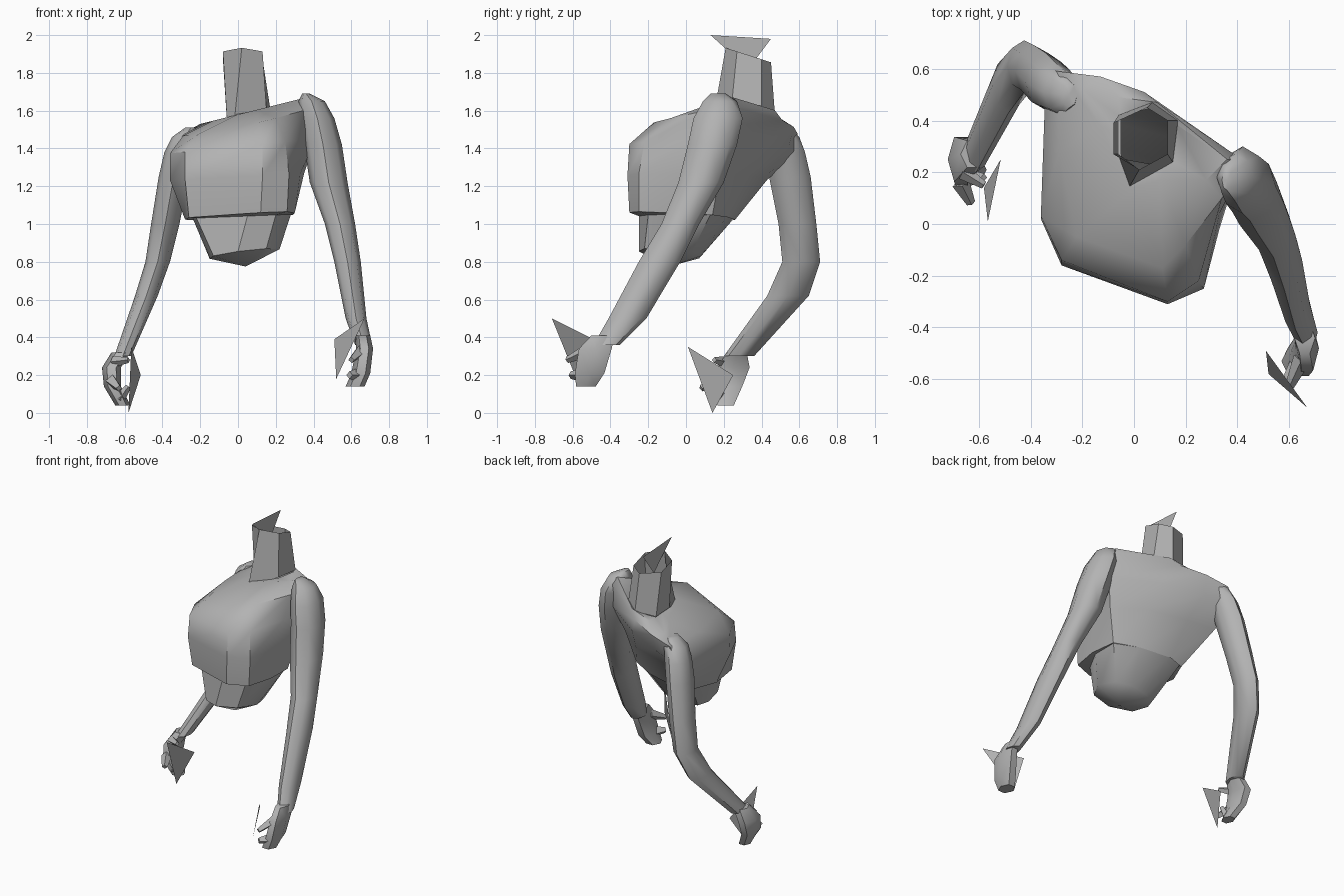
import bpy, bmesh, math
from mathutils import Vector

cube = bpy.data.objects.get("Cube")
if cube:
    bpy.data.objects.remove(cube, do_unlink=True)

material = bpy.data.materials.new("plain_grey")
material.use_nodes = True
grey = (.45, .45, .45, 1)
material.diffuse_color = grey
material.node_tree.nodes["Principled BSDF"].inputs["Base Color"].default_value = grey


def finish(name, bm, smooth_angle=35):
    """Turn a bmesh into a named grey object."""
    bmesh.ops.recalc_face_normals(bm, faces=bm.faces)
    mesh = bpy.data.meshes.new(name)
    bm.to_mesh(mesh)
    bm.free()
    mesh.materials.append(material)
    obj = bpy.data.objects.new(name, mesh)
    bpy.context.collection.objects.link(obj)
    bpy.ops.object.select_all(action="DESELECT")
    obj.select_set(True)
    bpy.context.view_layer.objects.active = obj
    bpy.ops.object.shade_smooth_by_angle(angle=math.radians(smooth_angle))
    return obj


def loft(name, rings, start=None, end=None, smooth_angle=35):
    """Skin a list of equal rings; start and end are optional cap points."""
    bm = bmesh.new()
    loops = [[bm.verts.new(p) for p in ring] for ring in rings]
    count = len(loops[0])
    for low, high in zip(loops, loops[1:]):
        for i in range(count):
            j = (i + 1) % count
            bm.faces.new((low[i], low[j], high[j], high[i]))
    for loop, tip in ((loops[0], start), (loops[-1], end)):
        if tip is not None:
            point = bm.verts.new(tip)
            for i in range(count):
                bm.faces.new((loop[i], loop[(i + 1) % count], point))
    return finish(name, bm, smooth_angle)


def slice_ring(height, tilt_x, tilt_y, outline):
    """Lay a plan outline on a tilted plane."""
    return [Vector((x, y, height + tilt_x * x + tilt_y * y)) for x, y in outline]


def limb(name, stations, sides=8):
    """Low-poly limb from level slices: centre x, y, z and two radii."""
    rings = []
    for x, y, z, rx, ry in stations:
        rings.append([Vector((x + rx * math.cos(2 * math.pi * i / sides),
                              y + ry * math.sin(2 * math.pi * i / sides), z))
                      for i in range(sides)])
    return loft(name, rings, stations[0][:3], stations[-1][:3], 50)


def finger(name, base, tip, radius):
    """Blunt four-sided finger between two points."""
    base, tip = Vector(base), Vector(tip)
    turn = (tip - base).to_track_quat("Z", "Y")
    rings = []
    for centre, size in ((base, radius), (tip, radius * .5)):
        rings.append([centre + turn @ Vector((size * math.cos(i * math.pi / 2),
                                              size * math.sin(i * math.pi / 2), 0))
                      for i in range(4)])
    return loft(name, rings, base, tip)


def plate(name, corners):
    """Single flat triangle."""
    bm = bmesh.new()
    bm.faces.new([bm.verts.new(c) for c in corners])
    return finish(name, bm)


# Torso: outlines run front, left, back, right
abdomen_low = slice_ring(.83, .12, -.1, [
    (0, -.25), (.15, -.22), (.22, -.1), (.18, .03), (.08, .08),
    (-.04, .07), (-.12, .04), (-.15, -.04), (-.13, -.17)])
abdomen_high = slice_ring(1.04, .04, 0, [
    (.05, -.25), (.2, -.2), (.28, -.05), (.28, .13), (.13, .22),
    (-.09, .26), (-.2, .22), (-.24, .07), (-.22, -.1)])
# The hem steps out at the front and sides and is flush across the back
hem = slice_ring(1.04, .05, -.05, [
    (.12, -.3), (.26, -.25), (.3, -.06), (.29, .14), (.13, .22),
    (-.09, .26), (-.21, .22), (-.28, .06), (-.26, -.14)])
ribs = slice_ring(1.25, .05, 0, [
    (.13, -.31), (.27, -.25), (.33, -.02), (.35, .18), (.16, .33),
    (-.11, .4), (-.31, .43), (-.36, .02), (-.28, -.16)])
bust = slice_ring(1.41, .1, 0, [
    (.13, -.3), (.25, -.22), (.33, .04), (.41, .24), (.12, .43),
    (-.14, .54), (-.34, .6), (-.36, .03), (-.28, -.14)])
shoulders = slice_ring(1.52, .22, .04, [
    (.11, -.17), (.2, -.08), (.34, .1), (.43, .24), (.04, .51),
    (-.13, .57), (-.29, .59), (-.29, .28), (-.22, -.05)])
collar = slice_ring(1.58, .25, 0, [
    (0, .14), (.1, .17), (.28, .17), (.36, .25), (.09, .47),
    (-.06, .49), (-.2, .52), (-.13, .38), (-.08, .26)])
neck_hole = slice_ring(1.59, .2, -.05, [
    (-.01, .15), (.08, .2), (.14, .25), (.16, .39), (.07, .45),
    (0, .43), (-.05, .41), (-.05, .34), (-.05, .27)])
loft("torso", [abdomen_low, abdomen_high, hem, ribs, bust, shoulders, collar,
               neck_hole], start=(.04, -.09, .775), smooth_angle=42)

# Open six-sided neck with an upright plate in its mouth
neck_base = slice_ring(1.6, .2, -.05, [
    (-.02, .14), (.15, .24), (.17, .4), (.07, .47), (-.06, .42), (-.06, .27)])
neck_base[0].z = 1.54
neck_top = slice_ring(2, 0, -.32, [
    (.02, .21), (.13, .27), (.13, .4), (.05, .45), (-.08, .39), (-.08, .27)])
loft("neck", [neck_base, neck_top], smooth_angle=20)
plate("neck_plate", [(.02, .13, 2), (.02, .45, 1.98), (.02, .33, 1.82)])

# Arms, rounded shoulder to wrist
limb("left_arm", [
    (.36, .17, 1.69, .02, .04), (.39, .18, 1.65, .07, .09),
    (.42, .17, 1.56, .09, .13), (.45, .14, 1.42, .1, .13),
    (.48, .08, 1.22, .1, .12), (.54, -.03, 1, .08, .1),
    (.58, -.14, .8, .07, .11), (.625, -.31, .5, .055, .1),
    (.665, -.42, .36, .045, .07)])
limb("right_arm", [
    (-.25, .5, 1.51, .03, .05), (-.28, .51, 1.46, .07, .09),
    (-.31, .53, 1.38, .08, .1), (-.34, .55, 1.25, .08, .11),
    (-.385, .59, 1, .075, .1), (-.425, .61, .8, .065, .1),
    (-.485, .54, .62, .06, .11), (-.61, .28, .3, .045, .08)])

# Hands, wrist to knuckles
limb("left_hand", [
    (.66, -.44, .41, .04, .07), (.67, -.48, .34, .045, .1),
    (.65, -.51, .21, .05, .09), (.62, -.53, .14, .05, .06)], 6)
limb("right_hand", [
    (-.62, .27, .32, .05, .06), (-.67, .25, .24, .05, .1),
    (-.665, .22, .14, .045, .09), (-.61, .21, .04, .04, .05)], 6)

# Curled fingers and thumbs
finger("left_thumb", (.65, -.52, .33), (.6, -.63, .28), .035)
finger("left_finger", (.64, -.54, .2), (.59, -.61, .2), .04)
finger("right_thumb", (-.66, .2, .27), (-.58, .15, .28), .03)
finger("right_finger", (-.67, .16, .17), (-.63, .08, .13), .035)
finger("right_small_finger", (-.63, .18, .07), (-.58, .18, .14), .03)

# Loose triangles beside the hands
plate("left_hand_plate", [(.67, -.71, .5), (.51, -.49, .39), (.52, -.58, .18)])
plate("right_hand_plate", [(-.565, .01, .35), (-.515, .25, .2), (-.58, .14, 0)])
